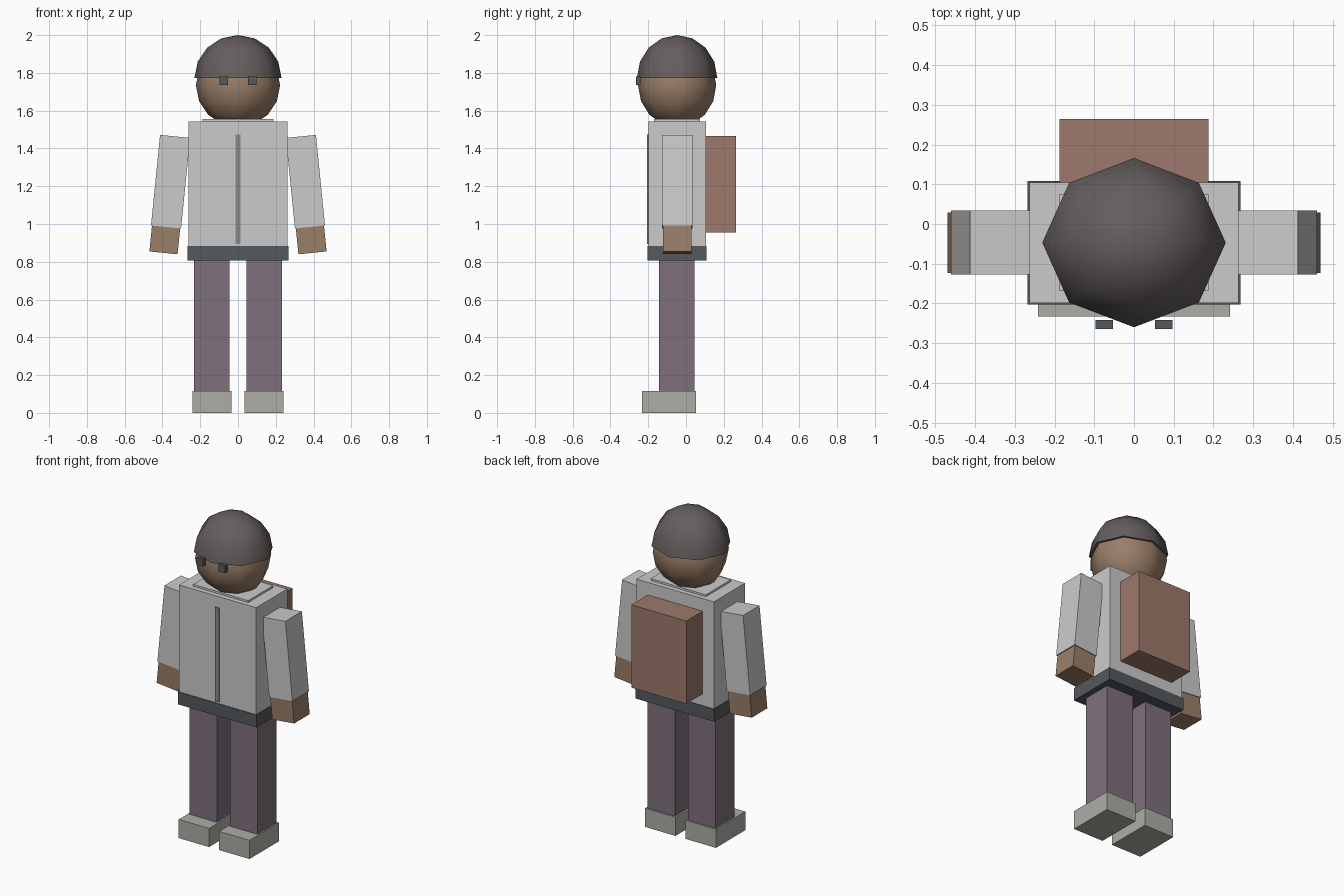
import bpy, bmesh, math
from mathutils import Vector, Matrix

if "Cube" in bpy.data.objects:
    bpy.data.objects.remove(bpy.data.objects["Cube"])

YC = -0.047  # depth centre of the body


def material(name, rgb):
    m = bpy.data.materials.new(name)
    m.diffuse_color = (*rgb, 1)
    m.use_nodes = True
    m.node_tree.nodes["Principled BSDF"].inputs["Base Color"].default_value = m.diffuse_color
    return m


SKIN = material("skin", (0.32, 0.21, 0.14))
HAIR = material("hair", (0.13, 0.11, 0.11))
TROUSERS = material("trousers", (0.21, 0.16, 0.20))
DARK = material("dark_grey", (0.09, 0.10, 0.11))
TRIM = material("zip_grey", (0.26, 0.26, 0.27))
SHOE = material("shoe", (0.42, 0.42, 0.38))
LEATHER = material("backpack_brown", (0.34, 0.19, 0.15))


def finish(name, bm, mat):
    me = bpy.data.meshes.new(name)
    bm.to_mesh(me)
    bm.free()
    ob = bpy.data.objects.new(name, me)
    bpy.context.collection.objects.link(ob)
    if mat:
        me.materials.append(mat)
    return ob


def box(name, centre, size, mat=None, tilt=0):
    bm = bmesh.new()
    bmesh.ops.create_cube(bm, size=1, matrix=Matrix.Diagonal((*size, 1)))
    ob = finish(name, bm, mat)
    ob.location = centre
    ob.rotation_euler.y = tilt
    return ob


def ball(name, centre, radii, mat, dome=False):
    bm = bmesh.new()
    bmesh.ops.create_uvsphere(bm, u_segments=8, v_segments=8, radius=1,
                              matrix=Matrix.Diagonal((*radii, 1)))
    if dome:  # keep the upper half and close the underside
        bmesh.ops.bisect_plane(bm, geom=bm.verts[:] + bm.edges[:] + bm.faces[:],
                               dist=1e-5, plane_co=(0, 0, 0), plane_no=(0, 0, 1),
                               clear_inner=True)
        rim = [e for e in bm.edges if e.is_boundary]
        bmesh.ops.contextual_create(bm, geom=rim)
        bmesh.ops.recalc_face_normals(bm, faces=bm.faces[:])
    ob = finish(name, bm, mat)
    ob.location = centre
    bpy.ops.object.select_all(action='DESELECT')
    ob.select_set(True)
    bpy.context.view_layer.objects.active = ob
    bpy.ops.object.shade_smooth_by_angle(angle=math.radians(60))
    return ob


# Jacket, belt, collar and zip
box("jacket", (0, YC, 1.213), (0.526, 0.304, 0.66))
box("belt", (0, YC, 0.845), (0.537, 0.311, 0.077), DARK)
box("collar", (0, YC, 1.535), (0.376, 0.244, 0.04))
box("zip", (0, -0.2, 1.185), (0.027, 0.013, 0.58), TRIM)

# Backpack
box("backpack", (0, 0.183, 1.21), (0.374, 0.163, 0.511), LEATHER)

# Head and hair
ball("head", (0, YC, 1.735), (0.223, 0.207, 0.222), SKIN)
ball("hair", (0, YC, 1.772), (0.231, 0.213, 0.228), HAIR, dome=True)

# Paired parts
for side, s in (("right", -1), ("left", 1)):
    box(side + "_eye", (s * 0.075, -0.253, 1.759), (0.045, 0.022, 0.045), DARK)
    box(side + "_arm", (s * 0.357, YC, 1.224), (0.16, 0.161, 0.482), None, -0.1 * s)
    box(side + "_hand", (s * 0.387, YC, 0.922), (0.15, 0.152, 0.15), SKIN, -0.1 * s)
    box(side + "_leg", (s * 0.139, -0.049, 0.462), (0.187, 0.186, 0.71), TROUSERS)
    box(side + "_shoe", (s * 0.138, -0.09, 0.0575), (0.207, 0.286, 0.115), SHOE)
